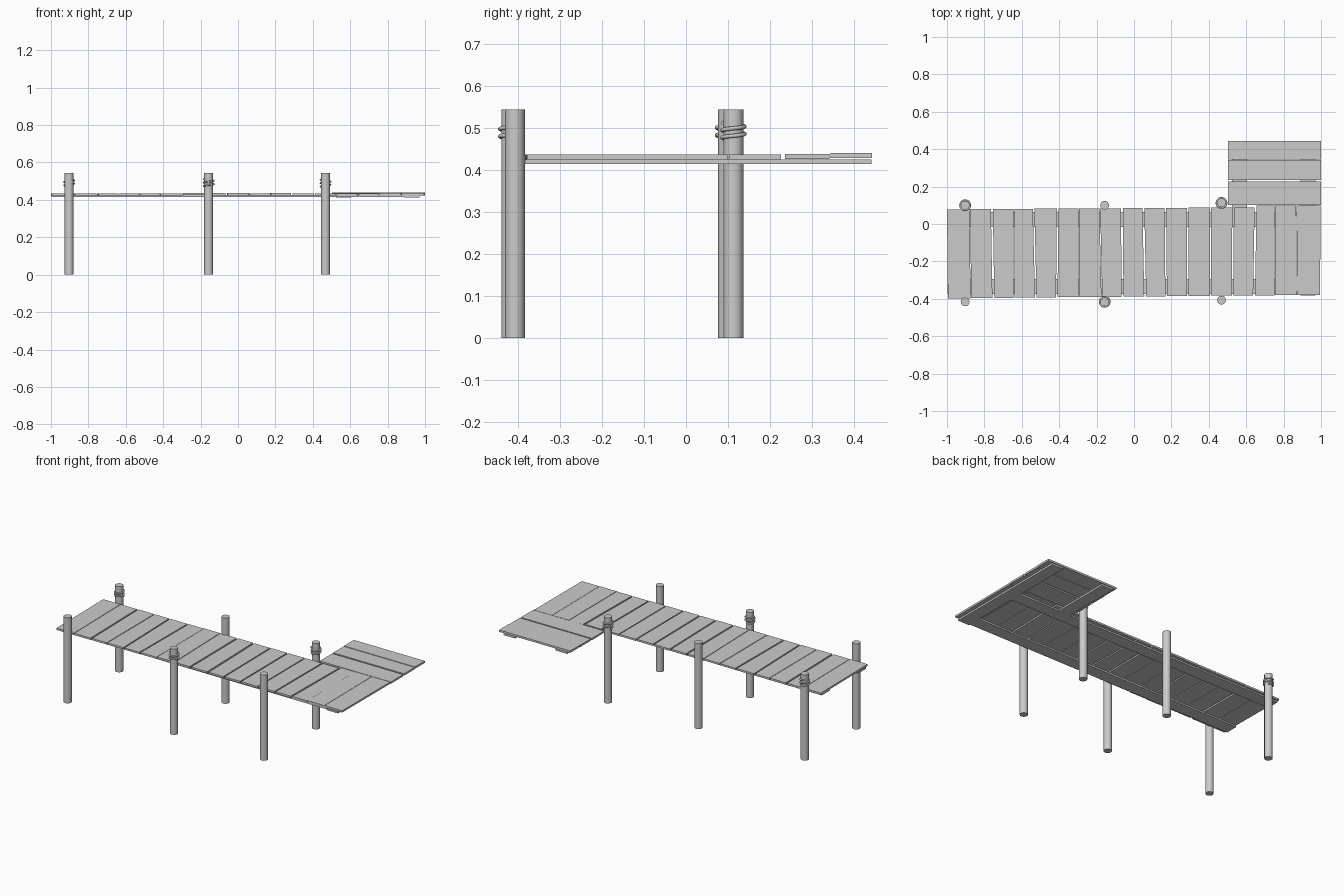
import bpy, bmesh, math, random

if "Cube" in bpy.data.objects:
    bpy.data.objects.remove(bpy.data.objects["Cube"])

random.seed(4)


def board(name, corners, z0, z1):
    """Flat board from four counter-clockwise xy corners."""
    bm = bmesh.new()
    low = [bm.verts.new((x, y, z0)) for x, y in corners]
    top = [bm.verts.new((x, y, z1)) for x, y in corners]
    bm.faces.new(low[::-1])
    bm.faces.new(top)
    for i in range(4):
        j = (i + 1) % 4
        bm.faces.new((low[i], low[j], top[j], top[i]))
    me = bpy.data.meshes.new(name)
    bm.to_mesh(me)
    bm.free()
    ob = bpy.data.objects.new(name, me)
    bpy.context.collection.objects.link(ob)
    return ob


def rect(x0, x1, y0, y1):
    return [(x0, y0), (x1, y0), (x1, y1), (x0, y1)]


# Walkway planks: seams as (x at front, x at back, gap)
seams = [(-0.995, -1.0, 0), (-0.872, -0.878, .003), (-0.752, -0.76, .01),
         (-0.642, -0.642, .004), (-0.525, -0.537, .008), (-0.413, -0.408, .008),
         (-0.296, -0.296, .003), (-0.172, -0.183, .004), (-0.062, -0.064, .01),
         (0.06, 0.05, .01), (0.172, 0.168, .008), (0.288, 0.288, .007),
         (0.408, 0.408, .006), (0.527, 0.53, .008), (0.642, 0.65, .01),
         (0.752, 0.752, .002), (0.872, 0.868, .002), (0.995, 0.997, 0)]
for i, (a, b) in enumerate(zip(seams, seams[1:])):
    mid = (a[0] + b[0]) / 2
    front, back = -0.388 + 0.01 * mid, 0.085 + 0.007 * mid
    if i >= 14:
        back = 0.099
    dz = random.uniform(-0.001, 0.001)
    board(f"walkway_plank_{i + 1}",
          [(a[0] + a[2] / 2, front), (b[0] - b[2] / 2, front),
           (b[1] - b[2] / 2, back), (a[1] + a[2] / 2, back)],
          0.424 + dz, 0.4355 + dz)

# Side platform planks
for i, (y0, y1, dz) in enumerate([(0.102, 0.226, 0.0), (0.236, 0.341, 0.001),
                                  (0.344, 0.443, 0.003)]):
    board(f"platform_plank_{i + 1}", rect(0.502, 1.0, y0, y1),
          0.4245 + dz, 0.4365 + dz)

# Supporting beams under the planks
board("front_beam", rect(-0.998, 0.97, -0.375, -0.295), 0.4145, 0.4255)
board("back_beam", rect(-0.998, 0.97, -0.015, 0.065), 0.4145, 0.4255)
board("platform_beam_inner", rect(0.525, 0.605, -0.015, 0.441), 0.414, 0.425)
board("platform_beam_outer", rect(0.89, 0.97, -0.383, 0.441), 0.414, 0.425)

# Round posts, some wrapped with rope
RADIUS = 0.0235


def post(name, x, y):
    bpy.ops.mesh.primitive_cylinder_add(vertices=24, radius=RADIUS, depth=0.543,
                                        location=(x, y, 0.2715))
    bpy.context.object.name = name
    bpy.ops.object.shade_smooth_by_angle(angle=math.radians(35))


def rope(name, x, y, phase):
    cu = bpy.data.curves.new(name, 'CURVE')
    cu.dimensions = '3D'
    cu.bevel_depth = 0.005
    cu.bevel_resolution = 2
    cu.use_fill_caps = True
    n = 60
    sp = cu.splines.new('POLY')
    sp.points.add(n)
    for i in range(n + 1):
        t = i / n
        a = phase + t * 2.5 * math.tau * 0.9
        r = RADIUS + 0.003
        sp.points[i].co = (x + r * math.cos(a), y + r * math.sin(a),
                           0.471 + 0.04 * t, 1)
    ob = bpy.data.objects.new(name, cu)
    bpy.context.collection.objects.link(ob)


places = [(-0.903, -0.416, 0.1, 'back'), (-0.157, -0.416, 0.1, 'front'),
          (0.468, -0.407, 0.113, 'back')]
for i, (x, yf, yb, tied) in enumerate(places):
    post(f"front_post_{i + 1}", x, yf)
    post(f"back_post_{i + 1}", x, yb)
    rope(f"rope_wrap_{i + 1}", x, yb if tied == 'back' else yf, 0.8 + i)
